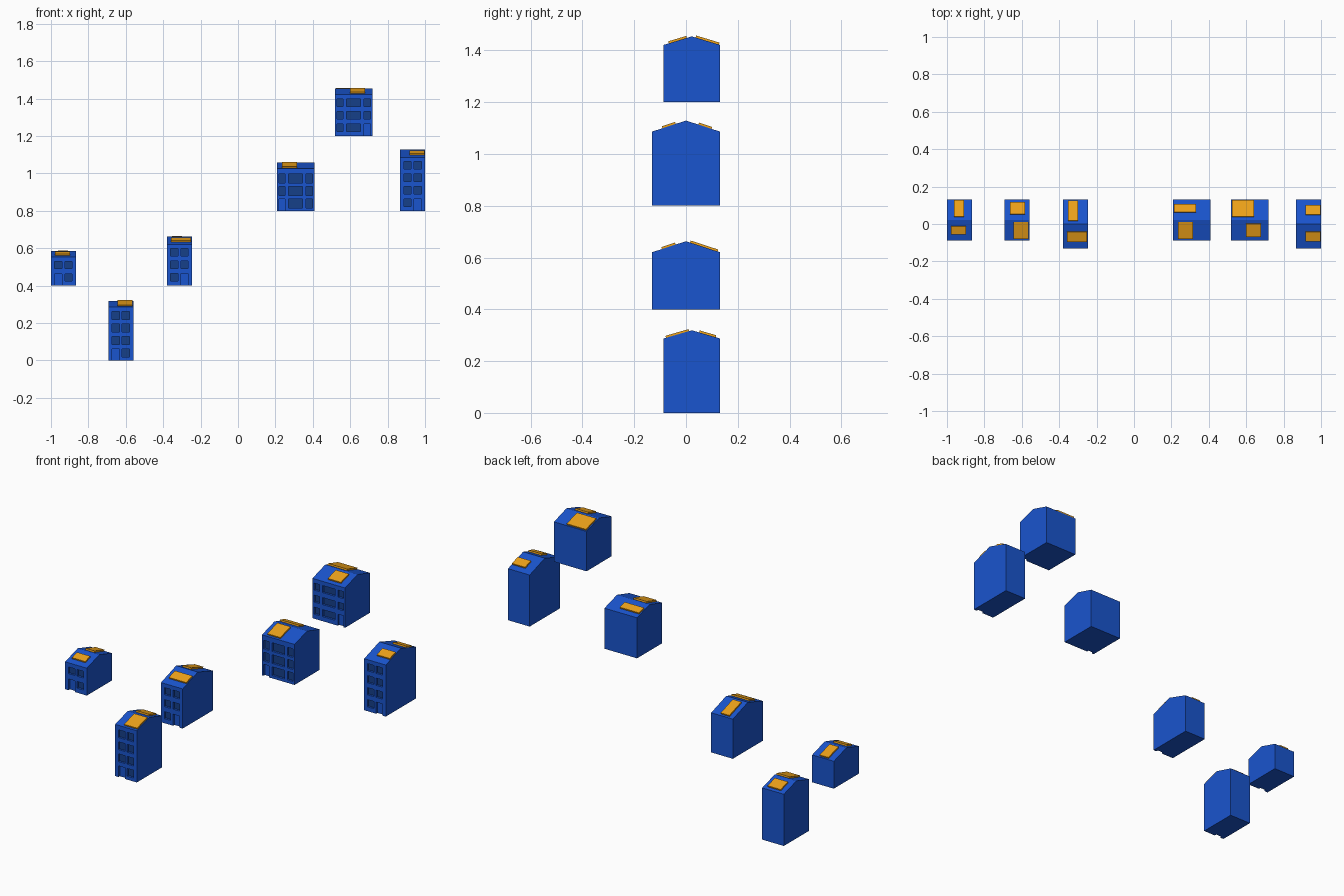
import bpy, bmesh, math
from mathutils import Vector

if "Cube" in bpy.data.objects:
    bpy.data.objects.remove(bpy.data.objects["Cube"])

def mat(name, c):
    m = bpy.data.materials.new(name)
    m.diffuse_color = (*c, 1)
    m.use_nodes = True
    m.node_tree.nodes["Principled BSDF"].inputs["Base Color"].default_value = m.diffuse_color
    return m

BLUE = mat("wall_blue", (0.01, 0.09, 0.62))
DARK = mat("glass_blue", (0.008, 0.05, 0.25))
ORANGE = mat("panel_orange", (0.85, 0.36, 0.01))
BACK, FLOOR, DEPTH = 0.132, 0.0667, 0.012

def obj(name, bm, material):
    bmesh.ops.recalc_face_normals(bm, faces=bm.faces)
    me = bpy.data.meshes.new(name)
    bm.to_mesh(me)
    bm.free()
    me.materials.append(material)
    o = bpy.data.objects.new(name, me)
    bpy.context.collection.objects.link(o)
    return o

def box(bm, lo, hi):
    vs = bmesh.ops.create_cube(bm, size=1)["verts"]
    for v in vs:
        v.co = Vector([l + (c + 0.5) * (h - l) for c, l, h in zip(v.co, lo, hi)])

def extrude(bm, pts, x0, x1):
    # side profile (y, z) swept along x
    f = bm.faces.new([bm.verts.new((x0, y, z)) for y, z in pts])
    r = bmesh.ops.extrude_face_region(bm, geom=[f])
    vs = [e for e in r["geom"] if isinstance(e, bmesh.types.BMVert)]
    bmesh.ops.translate(bm, verts=vs, vec=(x1 - x0, 0, 0))

def house(name, x0, w, z0, floors, front, eave, ridge, win, door_side, panels):
    yr = (front + BACK) / 2
    # gabled body
    bm = bmesh.new()
    extrude(bm, [(front, z0), (BACK, z0), (BACK, eave), (yr, ridge), (front, eave)], x0, x0 + w)
    body = obj(name + "_body", bm, BLUE)

    # window and door openings: columns are (centre, half width)
    if w > 0.15:
        cols = [(-0.073, 0.017), (0, 0.038), (0.073, 0.017)]
    else:
        cols = [(-0.027, 0.0195), (0.027, 0.0195)]
    door_col = 0 if door_side < 0 else len(cols) - 1
    cut, panes = bmesh.new(), bmesh.new()
    xc = x0 + w / 2
    for k in range(floors):
        for i, (c, h) in enumerate(cols):
            door = k == 0 and i == door_col
            za = z0 - 0.01 if door else z0 + k * FLOOR + win[0]
            zb = z0 + k * FLOOR + win[1]
            box(cut, (xc + c - h, front - 0.01, za), (xc + c + h, front + DEPTH, zb))
            if not door:
                box(panes, (xc + c - h, front + DEPTH - 0.001, za),
                    (xc + c + h, front + DEPTH + 0.002, zb))
    cutter = obj(name + "_opening_cutter", cut, BLUE)
    cutter.hide_render = True
    cutter.hide_set(True)
    m = body.modifiers.new("openings", 'BOOLEAN')
    m.operation, m.solver, m.object = 'DIFFERENCE', 'EXACT', cutter
    obj(name + "_window_panes", panes, DARK)

    # roof panels lying on each slope
    slope = (ridge - eave) / (BACK - yr)
    n = Vector((slope, 1)).normalized() * 0.008
    for side, (xa, xb, ya, yb) in zip(("back", "front"), panels):
        s = 1 if side == "back" else -1
        low = [(y, ridge - slope * abs(y - yr)) for y in (ya, yb)]
        high = [(y + s * n.x, z + n.y) for y, z in reversed(low)]
        bm = bmesh.new()
        extrude(bm, low + high, xa, xb)
        obj(f"{name}_{side}_roof_panel", bm, ORANGE)

NARROW, DEEP = -0.087, -0.132
house("cottage", -1.0, 0.133, 0.4, 2, NARROW, 0.552, 0.585, (0.025, 0.062), -1,
      [(-0.963, -0.909, 0.037, 0.125), (-0.979, -0.898, -0.055, -0.011)])
house("tower_house", -0.693, 0.133, 0.0, 4, NARROW, 0.287, 0.319, (0.019, 0.062), -1,
      [(-0.663, -0.583, 0.051, 0.115), (-0.644, -0.564, -0.077, 0.012)])
house("deep_house", -0.38, 0.133, 0.4, 3, DEEP, 0.62, 0.663, (0.025, 0.064), 1,
      [(-0.353, -0.30, 0.016, 0.122), (-0.358, -0.251, -0.093, -0.04)])
house("wide_house", 0.208, 0.2, 0.8, 3, NARROW, 1.025, 1.057, (0.016, 0.064), -1,
      [(0.214, 0.332, 0.061, 0.104), (0.235, 0.315, -0.077, 0.012)])
house("high_wide_house", 0.518, 0.2, 1.2, 3, NARROW, 1.421, 1.454, (0.025, 0.064), 1,
      [(0.524, 0.642, 0.037, 0.127), (0.599, 0.679, -0.066, 0.003)])
house("deep_tower_house", 0.867, 0.133, 0.8, 4, DEEP, 1.086, 1.129, (0.024, 0.064), 1,
      [(0.917, 0.997, 0.048, 0.099), (0.917, 0.997, -0.091, -0.04)])
